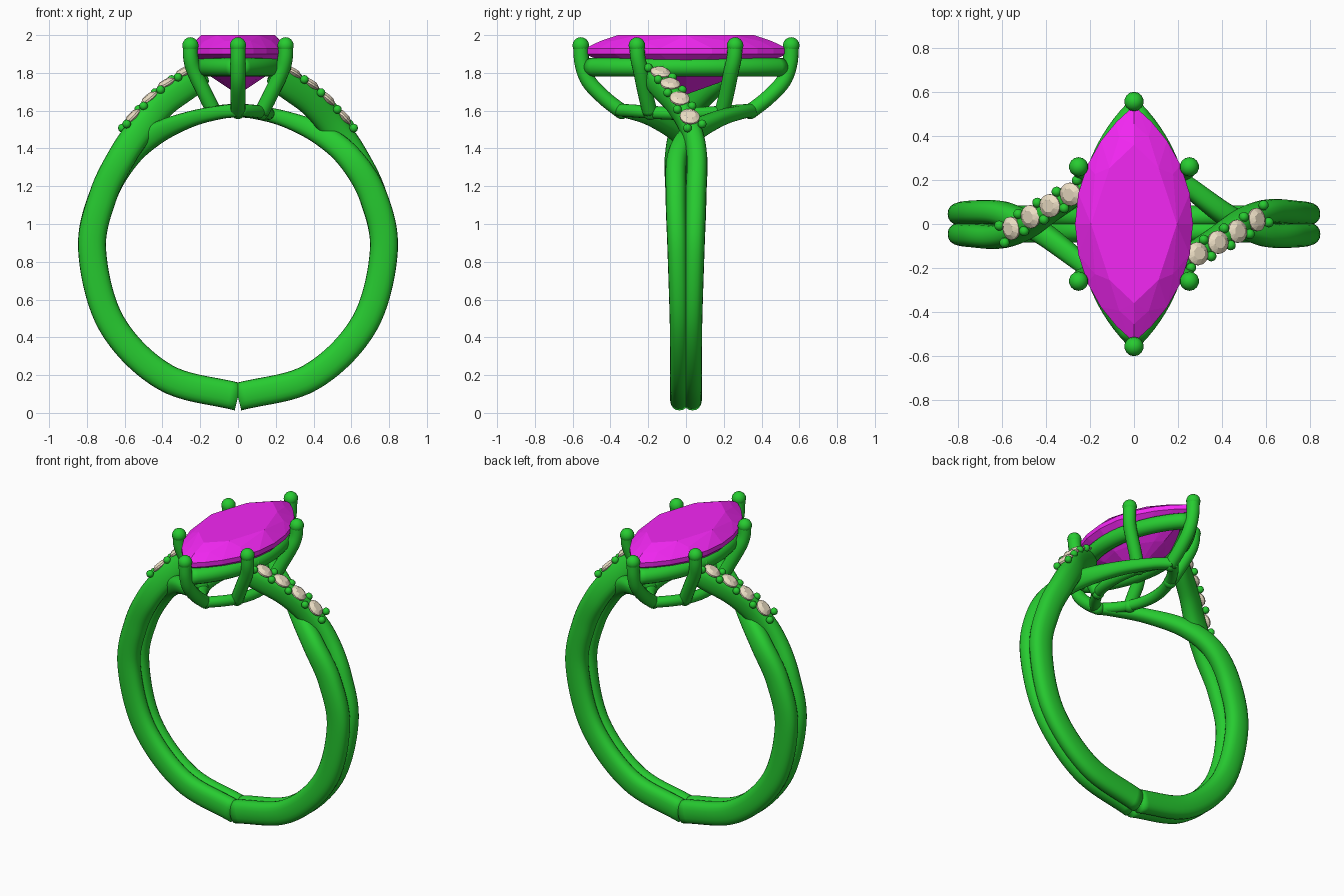
import bpy, bmesh, math
from mathutils import Vector, Matrix

if "Cube" in bpy.data.objects:
    bpy.data.objects.remove(bpy.data.objects["Cube"])

CZ = 0.857  # height of the finger hole centre


def material(name, rgb):
    m = bpy.data.materials.new(name)
    m.diffuse_color = (*rgb, 1)
    m.use_nodes = True
    m.node_tree.nodes["Principled BSDF"].inputs["Base Color"].default_value = m.diffuse_color
    return m


METAL = material("green_metal", (0.02, 0.6, 0.03))
GEM = material("magenta_gem", (0.9, 0.02, 0.9))
ACCENT = material("cream_stone", (0.85, 0.74, 0.56))


def finish(name, bm, mat, smooth=True):
    bmesh.ops.recalc_face_normals(bm, faces=bm.faces)
    for f in bm.faces:
        f.smooth = smooth
    me = bpy.data.meshes.new(name)
    bm.to_mesh(me)
    bm.free()
    me.materials.append(mat)
    ob = bpy.data.objects.new(name, me)
    bpy.context.collection.objects.link(ob)
    return ob


def turned(ob, name):
    """Copy turned half a turn about the vertical axis."""
    c = ob.copy()
    c.name = name
    c.matrix_world = Matrix.Rotation(math.pi, 4, 'Z') @ ob.matrix_world
    bpy.context.collection.objects.link(c)


def spline(keys, steps):
    """Catmull-Rom through tuples of any length."""
    k = [tuple(2 * a - b for a, b in zip(keys[0], keys[1]))] + list(keys)
    k.append(tuple(2 * a - b for a, b in zip(keys[-1], keys[-2])))
    out = []
    for i in range(1, len(k) - 2):
        for s in range(steps):
            t = s / steps
            out.append(tuple(0.5 * (2 * b + (c - a) * t + (2 * a - 5 * b + 4 * c - d) * t * t
                                    + (3 * b - a - 3 * c + d) * t ** 3)
                             for a, b, c, d in zip(*k[i - 1:i + 3])))
    return out + [tuple(keys[-1])]


def sweep(bm, path, ref, power=2.0, sides=20):
    """Sweep an oval along (x, y, z, half depth, half width); ref(p) gives the depth axis."""
    P = [Vector(p[:3]) for p in path]
    rings = []
    for i, p in enumerate(P):
        t = (P[min(i + 1, len(P) - 1)] - P[max(i - 1, 0)]).normalized()
        n = ref(p)
        n = (n - t * n.dot(t)).normalized()
        b = t.cross(n)
        ring = []
        for j in range(sides):
            a = 2 * math.pi * j / sides
            c, s = math.cos(a), math.sin(a)
            u = math.copysign(abs(c) ** (2 / power), c) * path[i][3]
            v = math.copysign(abs(s) ** (2 / power), s) * path[i][4]
            ring.append(bm.verts.new(p + n * u + b * v))
        rings.append(ring)
    for r0, r1 in zip(rings, rings[1:]):
        for j in range(sides):
            k = (j + 1) % sides
            bm.faces.new((r0[j], r0[k], r1[k], r1[j]))
    bm.faces.new(rings[0])
    bm.faces.new(rings[-1])


def ball(bm, p, r):
    bmesh.ops.create_uvsphere(bm, u_segments=14, v_segments=8, radius=r,
                              matrix=Matrix.Translation(p))


def radial(p):
    return Vector((p.x, 0, p.z - CZ))


def on_ring(deg, y, r, depth, width):
    a = math.radians(deg)
    return (r * math.cos(a), y, CZ + r * math.sin(a), depth, width)


def lens_x(y, L, W):
    R = (L * L + W * W) / (2 * W)
    return math.sqrt(max(R * R - y * y, 0)) - (R - W)


# Band: each side has an upper strand carrying stones and a lower strand crossing under it
def shank(s):
    return [on_ring(d, s * y, 0.772, 0.074, w) for d, y, w in
            ((-90, .035, .05), (-60, .035, .05), (-30, .036, .05), (0, .045, .053), (22, .053, .055))]


upper = shank(1) + [(.612, .057, 1.36, .075, .055), (.505, .02, 1.515, .075, .055),
                    (.39, -.055, 1.645, .075, .052), (.245, -.15, 1.745, .07, .05),
                    (.19, -.19, 1.785, .05, .045)]
lower = shank(-1) + [on_ring(40, -.045, .77, .068, .055), on_ring(55, .03, .757, .058, .052),
                     on_ring(70, .165, .742, .043, .045), (.1, .285, 1.59, .036, .038),
                     (0, .355, 1.6, .034, .034)]
for name, keys in (("upper_strand", upper), ("lower_strand", lower)):
    bm = bmesh.new()
    sweep(bm, spline(keys, 9), radial, 2.4)
    turned(finish(name + "_right", bm, METAL), name + "_left")

# Marquise rails of the setting
bm = bmesh.new()
for L, W, r, high in ((.51, .205, .05, True), (.36, .16, .034, False)):
    for sx in (-1, 1):
        pts = []
        for i in range(33):
            y = L * (i / 16 - 1)
            x = sx * lens_x(y, L, W)
            z = 1.83 if high else CZ + math.sqrt(.745 ** 2 - x * x)
            pts.append((x, y, z, r, r))
        sweep(bm, pts, lambda p: Vector((0, 0, 1)), 2.0, 16)
finish("setting_rails", bm, METAL)

# Six prongs
bm = bmesh.new()
for sy in (-1, 1):
    keys = [(0, .34, 1.595), (0, .43, 1.665), (0, .515, 1.755), (0, .55, 1.85), (0, .557, 1.945)]
    sets = [[(x, sy * y, z, .04, .04) for x, y, z in keys]]
    side = [(.125, .19, 1.59), (.175, .215, 1.69), (.232, .24, 1.81), (.25, .255, 1.88), (.252, .26, 1.945)]
    for sx in (-1, 1):
        sets.append([(sx * x, sy * y, z, .04, .04) for x, y, z in side])
    for k in sets:
        sweep(bm, spline(k, 6), lambda p: Vector((1, .01, 0)) if abs(p.x) < .01 else Vector((0, 1, 0)), 2, 16)
        ball(bm, k[-1][:3], .044)
        ball(bm, k[0][:3], .04)
finish("prongs", bm, METAL)


# Faceted stones are convex hulls of a few outline levels
def hull(name, pts, mat):
    bm = bmesh.new()
    for p in pts:
        bm.verts.new(p)
    res = bmesh.ops.convex_hull(bm, input=bm.verts[:])
    junk = {v for v in res["geom_interior"] + res["geom_unused"] if isinstance(v, bmesh.types.BMVert)}
    bmesh.ops.delete(bm, geom=list(junk), context='VERTS')
    bmesh.ops.dissolve_limit(bm, angle_limit=.005, verts=bm.verts[:], edges=bm.edges[:])
    return finish(name, bm, mat, False)


def lens(L, W, z, n):
    pts = []
    for i in range(n + 1):
        y = -L * math.cos(math.pi * i / n)
        x = lens_x(y, L, W)
        pts += [(x, y, z), (-x, y, z)] if x > 1e-5 else [(0, y, z)]
    return pts


gem = lens(.535, .268, 1.93, 12) + lens(.535, .268, 1.9, 12)
gem += lens(.36, .195, 2.0, 4) + lens(.455, .225, 1.968, 6)
gem += lens(.28, .15, 1.785, 6) + [(0, 0, 1.685)]
hull("main_gem", gem, GEM)

# Accent stones with bead pairs between them, along the upper strand
seats = [(.29, -.135, 1.805), (.383, -.083, 1.745), (.472, -.033, 1.667), (.56, .02, 1.57)]
V = [Vector(p) for p in seats]
ends = [V[0] * 1.5 - V[1] * .5] + [(a + b) / 2 for a, b in zip(V, V[1:])] + [V[3] * 1.5 - V[2] * .5]
beads = bmesh.new()
for i, mid in enumerate(ends):
    t = (V[min(i, 3)] - V[max(i - 1, 0)]) if 0 < i < 4 else (V[1] - V[0] if i == 0 else V[3] - V[2])
    t.normalize()
    n = radial(mid)
    n = (n - t * n.dot(t)).normalized()
    b = t.cross(n)
    for s in (-1, 1):
        ball(beads, mid + b * .042 * s - n * .004, .023)
    if i < 4:
        pts = []
        for r, h, k in ((.03, .018, 8), (.053, .002, 16), (.053, -.008, 16), (.02, -.03, 8)):
            for j in range(k):
                a = 2 * math.pi * j / k
                pts.append(V[i] + n * h + t * r * math.cos(a) + b * r * math.sin(a))
        turned(hull(f"accent_stone_right_{i}", pts, ACCENT), f"accent_stone_left_{i}")
turned(finish("beads_right", beads, METAL), "beads_left")
